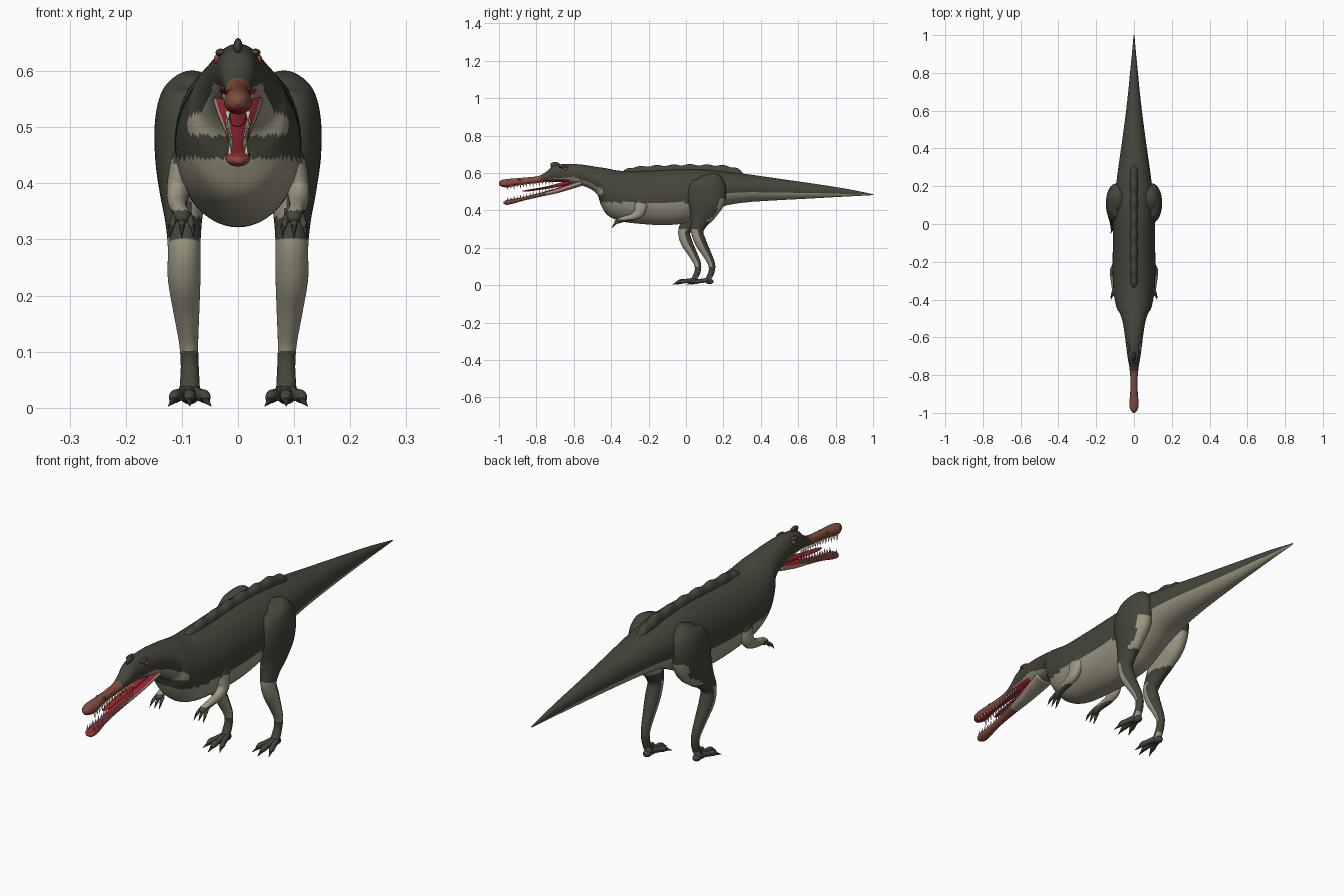
import bpy, bmesh, math
from mathutils import Vector, Matrix

if "Cube" in bpy.data.objects:
    bpy.data.objects.remove(bpy.data.objects["Cube"])

# Colours
COLOURS = {
    "dark_olive": (0.058, 0.06, 0.042),
    "cream": (0.34, 0.31, 0.225),
    "red_brown": (0.22, 0.075, 0.048),
    "mouth_red": (0.3, 0.02, 0.028),
    "tooth": (0.65, 0.62, 0.5),
    "claw": (0.03, 0.03, 0.026),
    "eye_orange": (0.32, 0.07, 0.03),
}
NAMES = list(COLOURS)
MATERIALS = []
for label, rgb in COLOURS.items():
    m = bpy.data.materials.new(label)
    m.use_nodes = True
    m.diffuse_color = (*rgb, 1)
    bsdf = m.node_tree.nodes["Principled BSDF"]
    bsdf.inputs["Base Color"].default_value = (*rgb, 1)
    bsdf.inputs["Roughness"].default_value = 0.8
    MATERIALS.append(m)


def finish(name, bm, paint):
    """Turn a bmesh into a smooth object; paint is a colour name or a rule(centre, normal)."""
    bmesh.ops.recalc_face_normals(bm, faces=bm.faces)
    for f in bm.faces:
        f.smooth = True
        label = paint if isinstance(paint, str) else paint(f.calc_center_median(), f.normal)
        f.material_index = NAMES.index(label)
    mesh = bpy.data.meshes.new(name)
    bm.to_mesh(mesh)
    bm.free()
    for m in MATERIALS:
        mesh.materials.append(m)
    obj = bpy.data.objects.new(name, mesh)
    bpy.context.collection.objects.link(obj)
    return obj


def resample(points, sub):
    """Smooth curve through the stations."""
    pts = [Vector(p) for p in points]
    out = []
    for i in range(len(pts) - 1):
        a, b, c, d = pts[max(i - 1, 0)], pts[i], pts[i + 1], pts[min(i + 2, len(pts) - 1)]
        for k in range(sub):
            t = k / sub
            out.append(b + (c - a) * (t / 2) + (a * 2 - b * 5 + c * 4 - d) * (t * t / 2)
                       + (b * 3 - a - c * 3 + d) * (t ** 3 / 2))
    return out + [pts[-1]]


def loft(name, stations, paint, seg=24, sub=6, upright=False):
    """Skin of ellipses; each station is x, y, z, half width, half depth."""
    bm = bmesh.new()
    path = resample(stations, sub)
    rings = []
    for i, s in enumerate(path):
        p, q = path[max(i - 1, 0)], path[min(i + 1, len(path) - 1)]
        run = Vector((0, q[1] - p[1], q[2] - p[2])).normalized()
        up = Vector((0, 0, 1)) if upright else Vector((0, -run.z, run.y))
        ring = []
        for k in range(seg):
            a = math.tau * k / seg
            across = Vector((s[3] * math.cos(a), 0, 0))
            ring.append(bm.verts.new(Vector(s[:3]) + across + up * (s[4] * math.sin(a))))
        rings.append(ring)
    for r, n in zip(rings, rings[1:]):
        for k in range(seg):
            j = (k + 1) % seg
            bm.faces.new((r[k], r[j], n[j], n[k]))
    bm.faces.new(rings[0])
    bm.faces.new(rings[-1])
    return finish(name, bm, paint)


def spike(bm, base, tip, radius):
    base, tip = Vector(base), Vector(tip)
    turn = (tip - base).to_track_quat('Z', 'Y').to_matrix().to_4x4()
    bmesh.ops.create_cone(bm, cap_ends=True, segments=8, radius1=radius, radius2=radius * 0.08,
                          depth=(tip - base).length,
                          matrix=Matrix.Translation((base + tip) / 2) @ turn)


def blob(name, place, size, paint):
    bm = bmesh.new()
    bmesh.ops.create_uvsphere(bm, u_segments=20, v_segments=12, radius=1,
                              matrix=Matrix.Translation(place) @ Matrix.Diagonal((*size, 1)))
    return finish(name, bm, paint)


def lookup(table, y, col=1):
    for a, b in zip(table, table[1:]):
        if y <= b[0]:
            t = max(0, (y - a[0]) / (b[0] - a[0]))
            return a[col] + (b[col] - a[col]) * t
    return table[-1][col]


# Body, neck, upper skull and tail: y, top, bottom, half width
BODY = [
    (-1, .55, .54, .004), (-.987, .562, .528, .017), (-.955, .568, .523, .025),
    (-.91, .572, .532, .021), (-.85, .577, .54, .018), (-.79, .584, .547, .021),
    (-.75, .605, .552, .026), (-.71, .638, .553, .033), (-.65, .648, .55, .041),
    (-.58, .647, .538, .05), (-.52, .64, .52, .06), (-.475, .632, .485, .074),
    (-.455, .63, .43, .087), (-.42, .624, .375, .098), (-.35, .612, .343, .109),
    (-.24, .612, .328, .113), (-.1, .618, .322, .112), (.02, .622, .338, .112),
    (.12, .618, .385, .108), (.21, .608, .425, .095), (.32, .595, .443, .08),
    (.46, .575, .453, .06), (.65, .548, .463, .036), (.85, .517, .474, .016),
    (1, .487, .482, .002)]
PALE_LINE = [(-.47, .445), (.08, .44), (.15, .465), (.22, .49), (.35, .498), (.6, .495), (1, .484)]
NECK_LINE = [(-.74, .57), (-.6, .578), (-.52, .55), (-.44, .51)]


def paint_body(c, n):
    if c.y < -.62 and n.z < -.55:
        return "mouth_red"
    if c.y < -.78:
        return "red_brown"
    if c.y < -.445 and .485 < c.z < lookup(NECK_LINE, c.y) and c.y > -.73:
        return "cream"
    if c.y > -.48 and c.z < lookup(PALE_LINE, c.y):
        return "cream"
    return "dark_olive"


loft("body", [(0, y, (t + b) / 2, w, (t - b) / 2) for y, t, b, w in BODY],
     paint_body, seg=64, sub=8, upright=True)

# Low wavy ridge along the back
RIDGE = [(-.34, .605), (-.31, .628), (-.2, .638), (0, .645), (.18, .642), (.27, .63), (.31, .592)]
ridge = []
for i in range(40):
    y = -.34 + .65 * i / 39
    top = lookup(RIDGE, y) + .004 * math.sin(y * 70)
    ridge.append((0, y, top - .03, .02, .03))
loft("back_ridge", ridge, "dark_olive", seg=16, sub=2, upright=True)

# Lower jaw: y, top, bottom, half width
JAW = [(-.975, .447, .436, .008), (-.96, .455, .43, .02), (-.93, .461, .435, .022),
       (-.87, .472, .452, .016), (-.78, .494, .473, .02), (-.69, .52, .492, .029),
       (-.62, .545, .512, .038), (-.56, .565, .53, .044)]


def paint_jaw(c, n):
    if n.z > .6:
        return "mouth_red"
    return "red_brown" if c.y < -.75 else "cream"


loft("lower_jaw", [(0, y, (t + b) / 2, w, (t - b) / 2) for y, t, b, w in JAW],
     paint_jaw, seg=32, upright=True)
loft("tongue", [(0, -.875, .503, .004, .002), (0, -.84, .507, .012, .005),
                (0, -.74, .523, .016, .007), (0, -.62, .55, .025, .012)], "mouth_red")

# Teeth in both jaws
for name, table, col, sign in (("upper_teeth", BODY, 2, -1), ("lower_teeth", JAW, 1, 1)):
    bm = bmesh.new()
    for i in range(15):
        y = -.955 + .017 * i
        x, z = lookup(table, y, 3) * .72, lookup(table, y, col) - sign * .006
        for s in (1, -1):
            spike(bm, (s * x, y, z), (s * x, y + .003, z + sign * (.023 - .004 * (i % 2))), .0045)
    finish(name, bm, "tooth")

# Skull details
blob("head_crest", (0, -.7, .643), (.008, .026, .016), "dark_olive")
for s, side in ((1, "left"), (-1, "right")):
    blob(side + "_eye", (s * .037, -.645, .621), (.006, .01, .009), "eye_orange")
    blob(side + "_brow", (s * .031, -.655, .633), (.009, .024, .007), "dark_olive")
    blob(side + "_nostril", (s * .016, -.89, .563), (.004, .009, .004), "claw")


def paint_arm(c, n):
    return "cream" if .352 < c.z < .44 else "dark_olive"


# Arms with three claws each
for s, side in ((1, "left"), (-1, "right")):
    loft(side + "_arm", [(s * .088, -.23, .49, .012, .03), (s * .1, -.24, .44, .02, .036),
                         (s * .107, -.25, .39, .02, .028), (s * .108, -.285, .366, .017, .019),
                         (s * .104, -.335, .353, .014, .015), (s * .1, -.365, .342, .015, .013),
                         (s * .1, -.38, .334, .008, .007)], paint_arm)
    for k in (-1, 0, 1):
        x = s * .1 + k * .013
        loft(f"{side}_finger_{k + 2}", [(x, -.36, .342, .006, .007), (x + k * .004, -.38, .328, .006, .006),
                                       (x + k * .006, -.387, .32, .004, .005)], "dark_olive", seg=10)
        bm = bmesh.new()
        spike(bm, (x + k * .006, -.384, .324), (x + k * .008, -.4, .303), .0055)
        finish(f"{side}_finger_claw_{k + 2}", bm, "claw")


def paint_leg(c, n):
    inner = n.x * c.x < 0
    if c.z > .3:
        under = n.y > .45 or n.z < -.4 or (inner and abs(n.x) > .5)
        return "cream" if under and .34 < c.z < .46 else "dark_olive"
    if c.z > .1:
        return "cream" if n.y < .15 else "dark_olive"
    return "cream" if n.y > .5 and c.z < .05 else "dark_olive"


LEG = [(.08, .11, .592, .02, .03), (.09, .115, .57, .042, .075), (.095, .115, .52, .052, .1),
       (.097, .105, .45, .051, .1), (.098, .09, .39, .042, .075), (.097, .07, .335, .033, .047),
       (.096, .06, .285, .029, .033), (.096, .078, .23, .029, .031), (.092, .11, .17, .023, .024),
       (.088, .136, .115, .017, .019), (.086, .137, .075, .016, .016), (.086, .12, .035, .018, .015),
       (.086, .105, .018, .018, .012)]

# Legs in mid stride: the right one is swung forward below the hip
for s, side, swing in ((1, "left", 0), (-1, "right", -.075)):
    loft(side + "_leg", [(s * x, y + swing * min(1, max(0, (.47 - z) / .2)), z, w, d)
                         for x, y, z, w, d in LEG], paint_leg, seg=40, sub=8)
    blob(side + "_heel", (s * .086, .125 + swing, .02), (.016, .022, .014), "dark_olive")
    for k in (-1, 0, 1):
        x, y = s * .086, .12 + swing
        reach = .095 if k == 0 else .075
        tip = (x + k * .03, y - reach, .014)
        loft(f"{side}_toe_{k + 2}", [(x + k * .006, y, .028, .012, .013),
                                    (x + k * .018, y - reach * .5, .023, .011, .011),
                                    (x + k * .026, y - reach * .8, .02, .011, .012),
                                    (*tip, .006, .007)], "dark_olive", seg=14)
        bm = bmesh.new()
        spike(bm, (tip[0] - k * .003, tip[1] + .008, .016), (tip[0] + k * .008, tip[1] - .022, .003), .008)
        finish(f"{side}_toe_claw_{k + 2}", bm, "claw")
